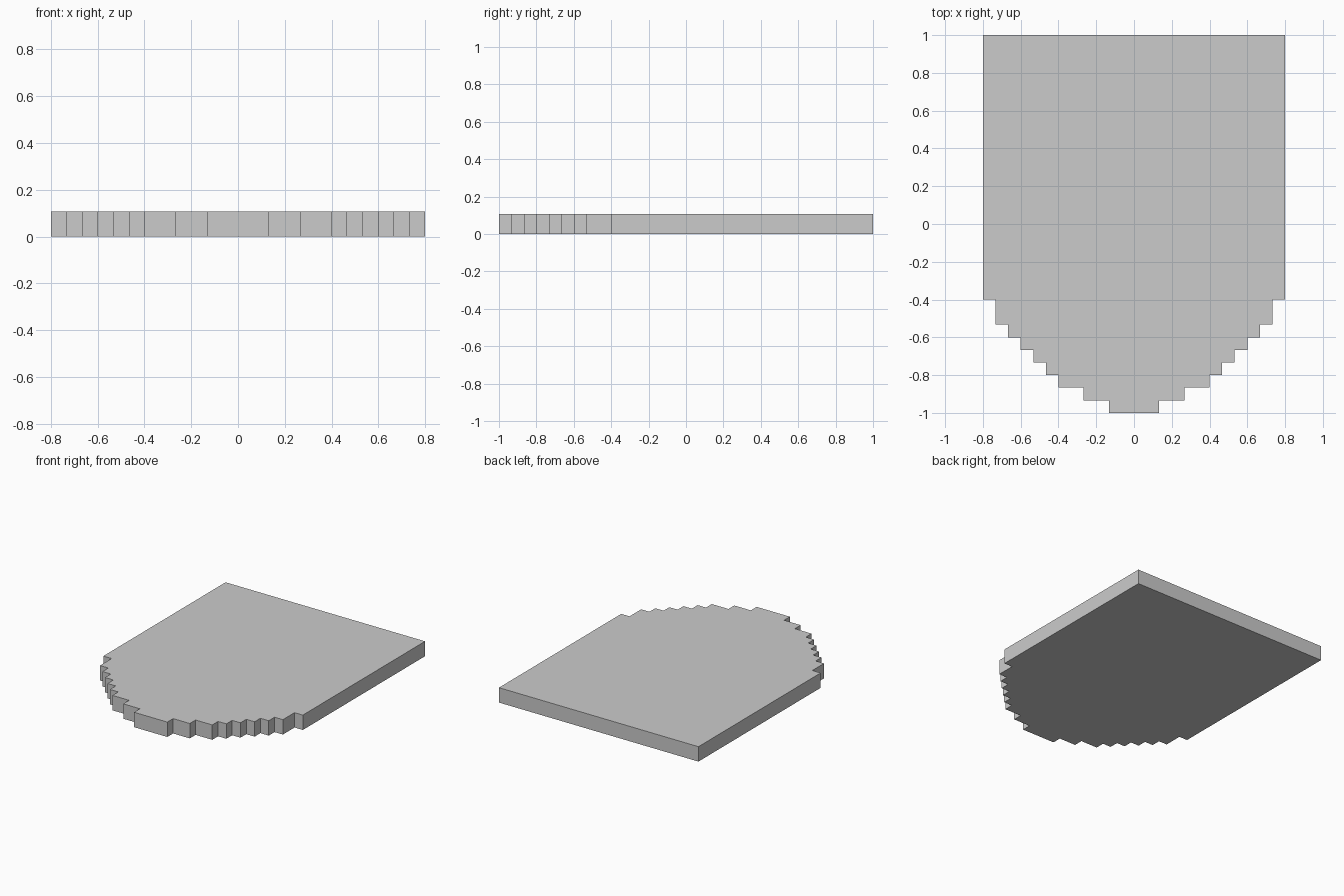
import bpy, bmesh

if "Cube" in bpy.data.objects:
    bpy.data.objects.remove(bpy.data.objects["Cube"])

U = 1 / 15          # stud-grid module that all outline steps follow
HEIGHT = 0.108

# Half outline: (half width, y where that width ends), in modules, back to front
steps = [(12, -6), (11, -8), (10, -9), (9, -10), (8, -11),
         (7, -12), (6, -13), (4, -14), (2, -15)]

right = []
y = 15
for half_width, y_end in steps:
    right += [(half_width * U, y * U), (half_width * U, y_end * U)]
    y = y_end
outline = right + [(-px, py) for px, py in reversed(right)]

# Stepped round-ended plate: outline extruded upward
bm = bmesh.new()
base = bm.faces.new([bm.verts.new((px, py, 0)) for px, py in outline])
result = bmesh.ops.extrude_face_region(bm, geom=[base], use_keep_orig=True)
top = [v for v in result["geom"] if isinstance(v, bmesh.types.BMVert)]
bmesh.ops.translate(bm, verts=top, vec=(0, 0, HEIGHT))
bmesh.ops.recalc_face_normals(bm, faces=bm.faces[:])

mesh = bpy.data.meshes.new("stepped_plate")
bm.to_mesh(mesh)
bm.free()
plate = bpy.data.objects.new("stepped_plate", mesh)
bpy.context.collection.objects.link(plate)
